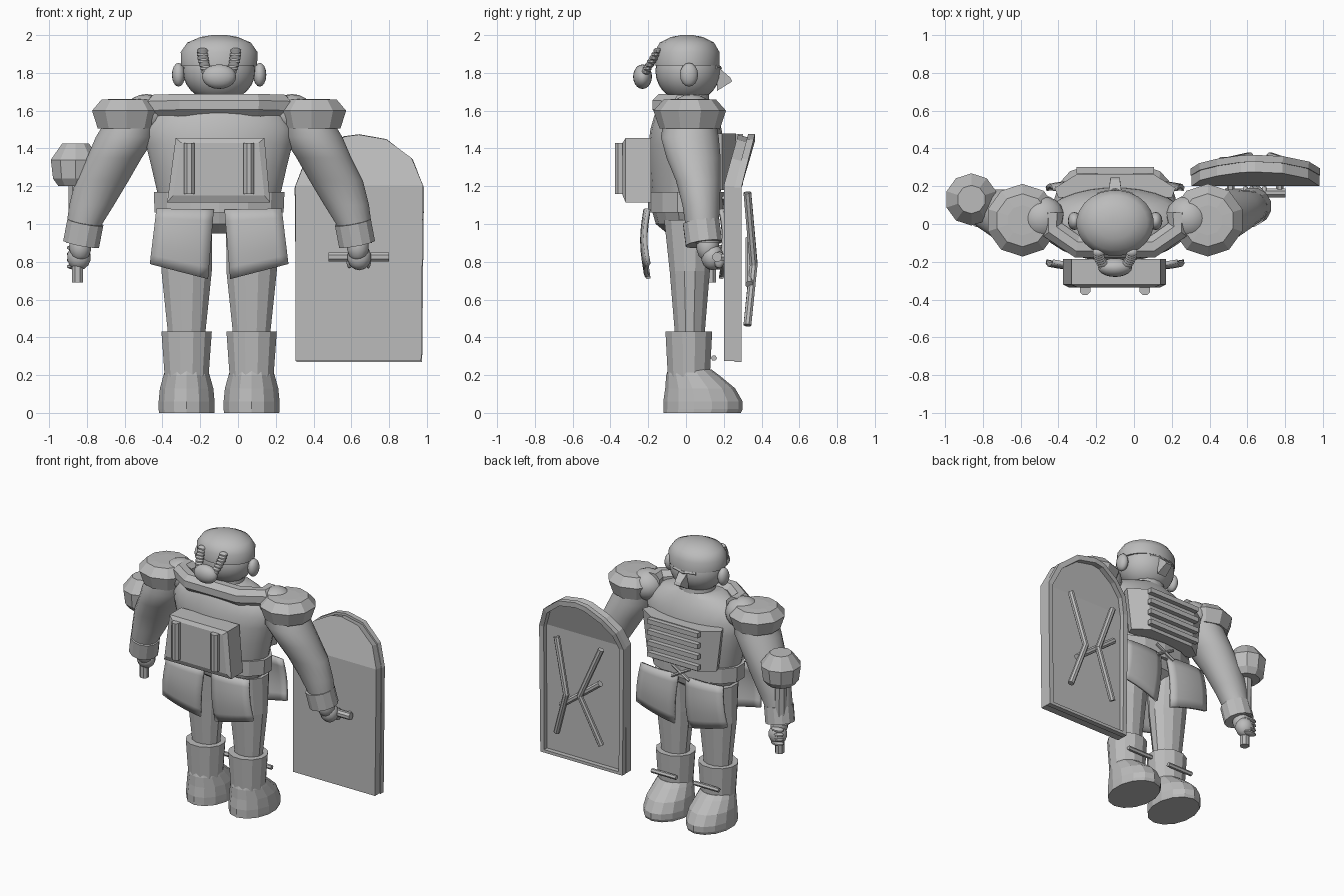
import bpy, bmesh, math
from mathutils import Vector

if "Cube" in bpy.data.objects:
    bpy.data.objects.remove(bpy.data.objects["Cube"])

CX = -0.1  # body axis
mat = bpy.data.materials.new("stone_grey")
mat.diffuse_color = (0.5, 0.5, 0.5, 1)
mat.use_nodes = True
mat.node_tree.nodes["Principled BSDF"].inputs["Base Color"].default_value = mat.diffuse_color


def finish(name, bm, smooth=False):
    bmesh.ops.recalc_face_normals(bm, faces=bm.faces)
    me = bpy.data.meshes.new(name)
    bm.to_mesh(me)
    bm.free()
    me.materials.append(mat)
    ob = bpy.data.objects.new(name, me)
    ob.location.x = CX
    bpy.context.collection.objects.link(ob)
    if smooth:
        bpy.ops.object.select_all(action='DESELECT')
        bpy.context.view_layer.objects.active = ob
        ob.select_set(True)
        bpy.ops.object.shade_smooth_by_angle(angle=math.radians(40))
    return ob


def skin(name, rings, smooth=False, closed=False):
    bm = bmesh.new()
    vs = [[bm.verts.new(p) for p in r] for r in rings]
    n = len(vs[0])
    pairs = list(zip(vs, vs[1:])) + ([(vs[-1], vs[0])] if closed else [])
    for a, b in pairs:
        for i in range(n):
            j = (i + 1) % n
            bm.faces.new((a[i], a[j], b[j], b[i]))
    if not closed:
        bm.faces.new(vs[0])
        bm.faces.new(vs[-1])
    return finish(name, bm, smooth)


def loft(name, secs, n=12, smooth=False):
    """Stack of horizontal ellipses: (x, y, z, rx, ry)."""
    ang = [2 * math.pi * (i + 0.5) / n for i in range(n)]
    return skin(name, [[(x + rx * math.cos(a), y + ry * math.sin(a), z) for a in ang]
                       for x, y, z, rx, ry in secs], smooth)


def rod(name, pts, r, n=8, closed=False, ref=(0, 1, 0)):
    pts = [Vector(p) for p in pts]
    rings, m = [], len(pts)
    for k, p in enumerate(pts):
        a = pts[(k - 1) % m] if closed else pts[max(k - 1, 0)]
        b = pts[(k + 1) % m] if closed else pts[min(k + 1, m - 1)]
        t = (b - a).normalized()
        side = t.cross(Vector(ref)).normalized()
        up = side.cross(t)
        rings.append([p + r * (math.cos(c) * side + math.sin(c) * up)
                      for c in (2 * math.pi * (i + 0.5) / n for i in range(n))])
    return skin(name, rings, False, closed)


def ball(name, c, r, seg=20):
    bm = bmesh.new()
    bmesh.ops.create_uvsphere(bm, u_segments=seg, v_segments=seg // 2, radius=1)
    for v in bm.verts:
        v.co = Vector((v.co[i] * r[i] + c[i] for i in range(3)))
    return finish(name, bm, True)


def flap(name, corners, s, y0):
    """Curved skirt plate from a bilinear patch of (x, z) corners."""
    bm, N = bmesh.new(), 6
    a, b, c, d = [Vector(p) for p in corners]
    g = []
    for i in range(N + 1):
        v = i / N
        l, r = a.lerp(d, v), b.lerp(c, v)
        row = [l.lerp(r, j / N) for j in range(N + 1)]
        g.append([bm.verts.new((p.x, s * (y0 + 0.018 * math.sin(math.pi * v)
                  - 0.016 * (2 * j / N - 1) ** 2), p.y)) for j, p in enumerate(row)])
    for i in range(N):
        for j in range(N):
            bm.faces.new((g[i][j], g[i][j + 1], g[i + 1][j + 1], g[i + 1][j]))
    ob = finish(name, bm, True)
    m = ob.modifiers.new("thick", 'SOLIDIFY')
    m.thickness, m.offset = 0.022, 0


# Torso, belt, pelvis, neck
loft("torso", [(0, 0, z, a, b) for z, a, b in ((1.05, .3, .17), (1.17, .33, .185), (1.3, .36, .195),
     (1.42, .39, .2), (1.5, .4, .19), (1.57, .36, .17), (1.63, .27, .14), (1.66, .18, .12))], 28, True)
loft("belt", [(0, 0, 1.06, .35, .2), (0, 0, 1.17, .355, .2)], 14)
loft("pelvis", [(0, 0, .95, .1, .1), (0, 0, 1.0, .28, .16), (0, 0, 1.07, .32, .18)], 14)
loft("neck", [(0, .01, 1.6, .13, .12), (0, .01, 1.72, .12, .11)], 16, True)
# Rolled collar bar around the back of the shoulders
rod("collar", [(-.33, .06, 1.625), (-.33, -.03, 1.625), (-.2, -.12, 1.63), (.2, -.12, 1.63),
               (.33, -.03, 1.625), (.33, .06, 1.625)], .064, 8, False, (0, 0, 1))

# Head with cap, face and braided hair
ball("head", (0, .01, 1.81), (.192, .172, .165), 28)
loft("cap", [(0, .005, z, a, b) for z, a, b in ((1.84, .203, .174), (1.91, .205, .174),
     (1.96, .17, .145), (1.99, .1, .085), (2.0, .04, .03))], 24, True)
ball("hair_bun", (0, -.23, 1.78), (.09, .05, .065))
skin("nose", [[(-w, .165, 1.705), (w, .165, 1.705), (w, .165, 1.835), (-w, .165, 1.835)]
              for w in (.035,)] + [[(-.025, .245, 1.755), (.025, .245, 1.755),
                                    (.025, .235, 1.775), (-.025, .235, 1.775)]])
rod("brow", [(-.09, .155, 1.83), (0, .178, 1.825), (.09, .155, 1.83)], .012, 6)

# Backpack with bevelled lid and two rolls
skin("backpack", [[(-.275, y, 1.115), (.27, y, 1.115), (.24, y, 1.455), (-.23, y, 1.455)]
                  for y in (-.185, -.32)]
     + [[(-.245, -.335, 1.15), (.24, -.335, 1.15), (.21, -.335, 1.43), (-.2, -.335, 1.43)]])

# Thin chest plate with slats
skin("chest_plate", [[(-.32 * k, .19, z), (-.2 * k, .265, z), (.2 * k, .265, z), (.32 * k, .19, z),
                      (.3 * k, .14, z), (-.3 * k, .14, z)] for z, k in ((1.18, .88), (1.48, 1))])
for i in range(4):
    z = 1.22 + .08 * i
    rod("chest_slat", [(-.205, .285, z), (.205, .285, z)], .024, 4)
for s in (-1, 1):
    rod("belt_tie", [(-.07 * s, .2, 1.14), (.07 * s, .205, 1.06)], .011, 6)

for s in (-1, 1):
    # Head sides
    ball("ear", (.215 * s, .016, 1.79), (.035, .048, .063), 16)
    for i in range(7):
        t = i / 6
        ball("braid", ((.088 - .025 * t * t) * s, -.15 - .065 * t, 1.915 - .11 * t), (.032, .024, .018), 10)
    rod("backpack_roll", [(.158 * s, -.348, 1.16), (.158 * s, -.348, 1.43)], .03)

    # Shoulder
    loft("shoulder_pad", [(.49 * s, .02, z, r, r) for z, r in
         ((1.505, .16), (1.6, .192), (1.658, .14), (1.662, .08))], 10)
    ball("shoulder_dome", (.385 * s, .03, 1.58), (.12, .12, .108))

    # Arm, cuff, hand
    loft("arm", [(x * s, y, z, a, b) for x, y, z, a, b in (
        (.45, .02, 1.6, .12, .13), (.495, .02, 1.46, .16, .155), (.555, .04, 1.35, .147, .145),
        (.62, .065, 1.23, .143, .12), (.675, .08, 1.1, .12, .1), (.713, .085, 1.0, .095, .09),
        (.73, .1, .9, .08, .08))], 20, True)
    rod("cuff", [(.708 * s, .08, 1.01), (.73 * s, .095, .895)], .1, 12)
    ball("wrist", (.735 * s, .115, .88), (.06, .06, .08), 14)
    ball("hand", (.742 * s, .14, .825), (.065, .06, .07), 14)
    for i in range(4):
        if s > 0:   # fingers around the shield grip
            ball("finger", (.69 + .033 * i, .175, .81), (.018, .03, .045), 10)
        else:       # fingers around the mace shaft
            ball("finger", (-.76, .17, .775 + .033 * i), (.05, .03, .017), 10)

    # Skirt flaps, back and front
    for side, y0 in ((-1, .214), (1, .2)):
        flap("skirt_flap", [(.03 * s, 1.075), (.33 * s, 1.08), (.365 * s, .79), (.06 * s, .71)], side, y0)

    # Leg and boot
    cx = .172 * s
    loft("leg", [(cx, .02, .4, .1, .08), (cx, .02, .75, .138, .11), (cx, .02, 1.02, .14, .14)], 12)
    loft("boot_shaft", [(cx, .015, .19, .12, .115), (cx, .015, .43, .138, .128)], 12)
    loft("boot_foot", [(cx, y, z, a, b) for y, z, a, b in (
        (.085, 0, .15, .205), (.09, .02, .152, .21), (.09, .06, .152, .21), (.075, .13, .145, .185),
        (.035, .2, .125, .14), (.02, .23, .115, .115))], 14)
    rod("boot_peg", [(cx - .1, .148, .29), (cx + .1, .148, .29)], .016, 6)

# Mace held upright
loft("mace_shaft", [(-.75, .13, .69, .032, .032), (-.75, .13, .95, .032, .032)], 8)
loft("mace_socket", [(-.755, .13, .94, .042, .042), (-.76, .13, 1.21, .042, .042)], 8)
loft("mace_head", [(-.76, .13, z, r, r) for z, r in
     ((1.2, .095), (1.24, .125), (1.34, .138), (1.425, .075))], 10)

# Shield: straight lower board, arch bent forward
xs = [(.405, 1.2), (.45, 1.31), (.54, 1.39), (.665, 1.455), (.74, 1.465), (.885, 1.44),
      (1.02, 1.34), (1.08, 1.2)]


def lean(x, z, y):
    return (x, y + .28 * max(0, z - 1.2), z)


bm = bmesh.new()
arch = [bm.verts.new(lean(x, z, .23)) for x, z in xs]
foot = [bm.verts.new((x, .23, .275)) for x in (1.07, .405)]
bm.faces.new(arch)
bm.faces.new([arch[0], foot[1], foot[0], arch[-1]])
board = finish("shield_board", bm)
m = board.modifiers.new("thick", 'SOLIDIFY')
m.thickness, m.offset = .06, 0
rod("shield_rim", [lean(x + (.74 - x) * .04, z - .008, .275) for x, z in xs]
    + [(1.06, .275, .28), (.425, .275, .28)], .026, 4, True)

# Shield crossed bars
rod("shield_bar", [(.92, .325, 1.165), (.82, .358, .78), (.92, .325, .465)], .022)
rod("shield_bar", [(.56, .325, 1.165), (.71, .358, .8), (.56, .325, .465)], .022)
rod("shield_cross_bar", [(.875, .335, .68), (.56, .335, .92)], .022)

# Shield grip
rod("shield_grip", [(.58, .165, .825), (.9, .165, .825)], .026)
for x in (.61, .87):
    rod("grip_post", [(x, .165, .825), (x + .001, .22, .825)], .02, 6)
